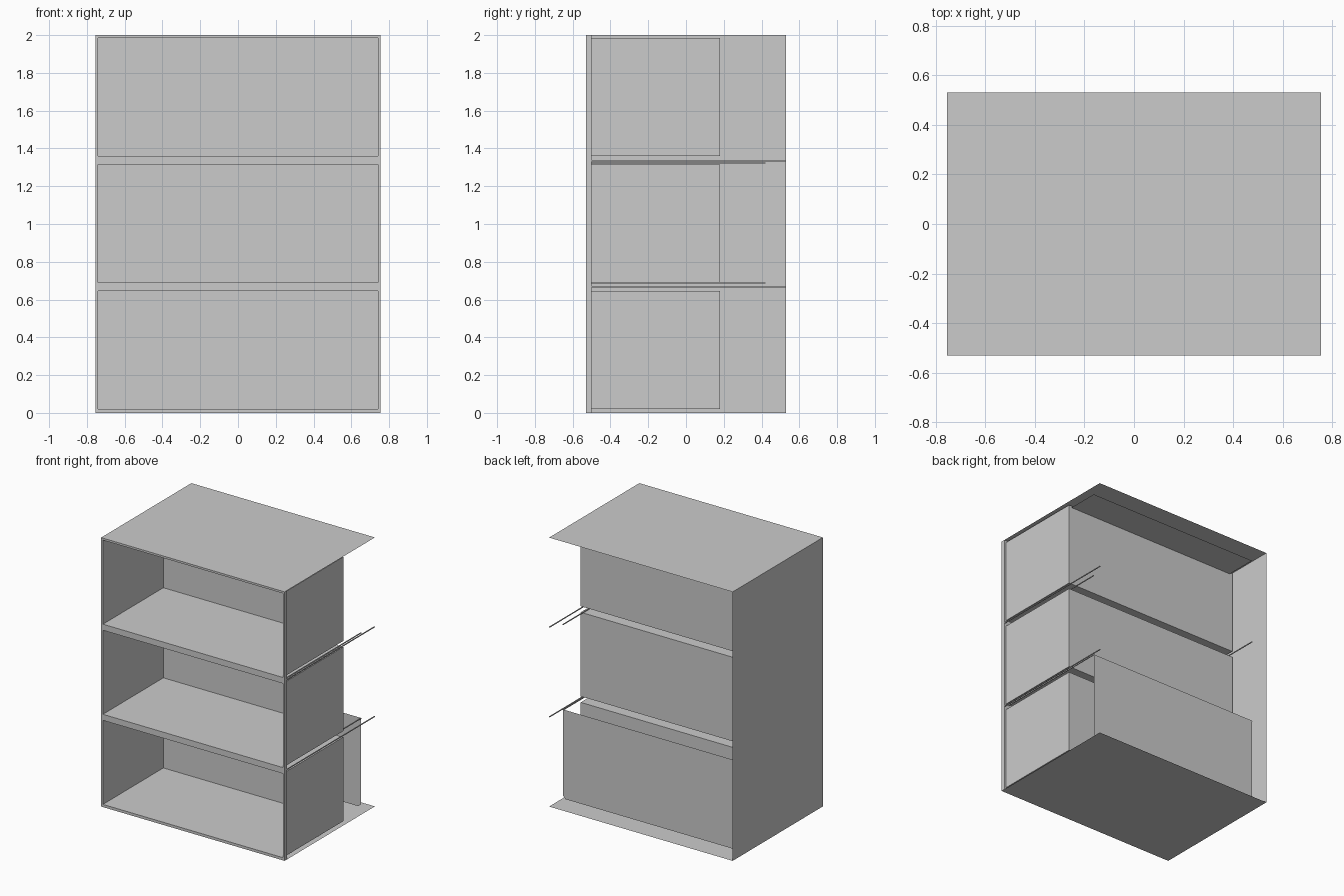
import bpy, bmesh

if "Cube" in bpy.data.objects:
    bpy.data.objects.remove(bpy.data.objects["Cube"])

W, D = 0.755, 0.53            # outer half width and half depth
OX, FY = 0.74, -0.50          # opening half width, back of the front frame
BOX_BACK, INNER_X, INNER_Y = 0.18, 0.717, 0.42
BAYS = [(0.02, 0.645), (0.69, 1.315), (1.36, 1.985)]


def finish(name, bm):
    me = bpy.data.meshes.new(name)
    bm.to_mesh(me)
    bm.free()
    ob = bpy.data.objects.new(name, me)
    bpy.context.collection.objects.link(ob)
    return ob


def sheet(name, pts):
    bm = bmesh.new()
    bm.faces.new([bm.verts.new(p) for p in pts])
    return finish(name, bm)


def box(name, x, y, z, open_front=False):
    bm = bmesh.new()
    bmesh.ops.create_cube(bm, size=1)
    for v in bm.verts:
        v.co = [r[0] if c < 0 else r[1] for c, r in zip(v.co, (x, y, z))]
    if open_front:
        bm.normal_update()
        front = [f for f in bm.faces if f.normal.y < -0.9]
        bmesh.ops.delete(bm, geom=front, context='FACES_ONLY')
    return finish(name, bm)


# Front frame: a grid with the three bay openings left out, extruded back
xs = [-W, -OX, OX, W]
zs = [0] + [z for bay in BAYS for z in bay] + [2]
bm = bmesh.new()
grid = [[bm.verts.new((x, -D, z)) for x in xs] for z in zs]
for j in range(len(zs) - 1):
    for i in range(3):
        if not (i == 1 and j % 2 == 1):
            bm.faces.new((grid[j][i], grid[j][i + 1], grid[j + 1][i + 1], grid[j + 1][i]))
ext = bmesh.ops.extrude_face_region(bm, geom=bm.faces[:], use_keep_orig=True)
for g in ext['geom']:
    if isinstance(g, bmesh.types.BMVert):
        g.co.y = FY
bmesh.ops.recalc_face_normals(bm, faces=bm.faces)
bmesh.ops.dissolve_limit(bm, angle_limit=0.01, verts=bm.verts, edges=bm.edges)
finish("front_frame", bm)

# Three open-fronted compartments
for i, bay in enumerate(BAYS):
    box(f"compartment_{i + 1}", (-OX, OX), (FY, BOX_BACK), bay, open_front=True)

# Outer top, bottom and left side panels
for name, z in (("bottom_panel", 0), ("top_panel", 2)):
    sheet(name, [(-W, FY, z), (W, FY, z), (W, D, z), (-W, D, z)])
sheet("left_side_panel", [(-W, FY, 0), (-W, FY, 2), (-W, D, 2), (-W, D, 0)])

# Inner lining: ceiling sheet and lower back panel with clipped corners
sheet("inner_ceiling", [(-INNER_X, FY, 1.973), (INNER_X, FY, 1.973),
                        (INNER_X, INNER_Y, 1.973), (-INNER_X, INNER_Y, 1.973)])
c = 0.02
sheet("lower_back_panel", [(-INNER_X, INNER_Y, 0.69), (INNER_X, INNER_Y, 0.69),
                           (INNER_X, INNER_Y, 0.028 + c), (INNER_X - c, INNER_Y, 0.028),
                           (c - INNER_X, INNER_Y, 0.028), (-INNER_X, INNER_Y, 0.028 + c)])

# Thin side runners in the gaps between compartments
t = 0.003
for level, z_outer, z_inner in (("lower", 0.668, 0.687), ("upper", 1.335, 1.322)):
    box(f"{level}_outer_runner", (W - 2 * t, W), (FY, D), (z_outer - t, z_outer + t))
    for side, x in (("left", -INNER_X), ("right", INNER_X)):
        box(f"{level}_{side}_inner_runner", (x - t, x + t), (FY, INNER_Y),
            (z_inner - t, z_inner + t))
